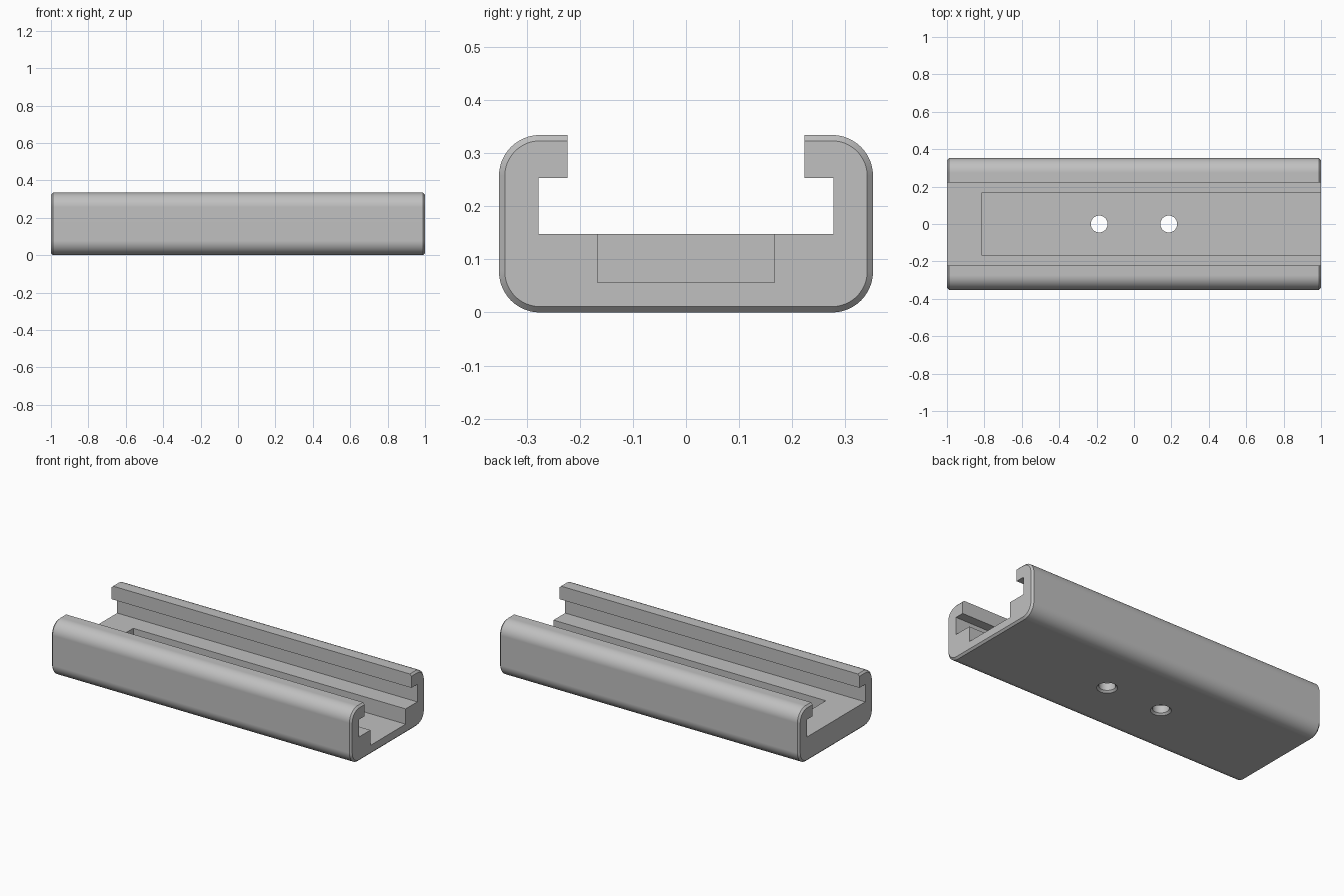
import bpy, bmesh
from math import cos, sin, pi, radians
from mathutils import Vector

cube = bpy.data.objects.get("Cube")
if cube:
    bpy.data.objects.remove(cube, do_unlink=True)

HALF_W, HEIGHT, CORNER, CHAMFER = 0.352, 0.334, 0.077, 0.011

grey = bpy.data.materials.new("satin grey")
grey.use_nodes = True
grey.diffuse_color = (0.53, 0.53, 0.53, 1)
grey.node_tree.nodes["Principled BSDF"].inputs["Base Color"].default_value = (0.53, 0.53, 0.53, 1)


def loft(name, rings):
    """Closed solid through a list of equally long rings of points."""
    bm = bmesh.new()
    rows = [[bm.verts.new(p) for p in ring] for ring in rings]
    n = len(rows[0])
    for a, b in zip(rows, rows[1:]):
        for i in range(n):
            j = (i + 1) % n
            bm.faces.new((a[i], a[j], b[j], b[i]))
    bm.faces.new(rows[0])
    bm.faces.new(rows[-1])
    bmesh.ops.recalc_face_normals(bm, faces=bm.faces)
    mesh = bpy.data.meshes.new(name)
    bm.to_mesh(mesh)
    bm.free()
    mesh.materials.append(grey)
    obj = bpy.data.objects.new(name, mesh)
    bpy.context.collection.objects.link(obj)
    return obj


def rounded_section(x, inset, steps=12):
    """Rounded rectangle across the bar, shrunk by inset."""
    r = CORNER - inset
    y, low, high = HALF_W - CORNER, CORNER, HEIGHT - CORNER
    points = []
    for k, (cy, cz) in enumerate(((y, high), (-y, high), (-y, low), (y, low))):
        for s in range(steps + 1):
            a = (k + s / steps) * pi / 2
            points.append(Vector((x, cy + r * cos(a), cz + r * sin(a))))
    return points


def prism(name, profile, x0, x1):
    """Half profile in (y, z), mirrored in y and run along x."""
    full = profile + [(-y, z) for y, z in reversed(profile)]
    return loft(name, [[(x, y, z) for y, z in full] for x in (x0, x1)])


def hole(name, x, rings, sides=40):
    """Round cutter with a stack of (z, radius) rings."""
    return loft(name, [[(x + r * cos(2 * pi * i / sides), r * sin(2 * pi * i / sides), z)
                        for i in range(sides)] for z, r in rings])


# Rounded bar with chamfered ends
rail = loft("rail", [rounded_section(-1, CHAMFER), rounded_section(-1 + CHAMFER, 0),
                     rounded_section(1 - CHAMFER, 0), rounded_section(1, CHAMFER)])

# Lipped channel, floor slot closed at the left end, and two screw holes
cutters = [
    prism("channel_cutter", [(0.223, 0.4), (0.223, 0.253), (0.278, 0.253), (0.278, 0.148)], -1.1, 1.1),
    prism("slot_cutter", [(0.167, 0.2), (0.167, 0.056)], -0.815, 1.1),
]
for side in (-1, 1):
    cutters.append(hole("screw_hole_cutter", side * 0.186,
                        [(-0.011, 0.067), (0.011, 0.045), (0.1, 0.045)]))

bpy.context.view_layer.objects.active = rail
rail.select_set(True)
for cutter in cutters:
    cutter.hide_render = True
    cut = rail.modifiers.new("cut", "BOOLEAN")
    cut.operation, cut.solver, cut.object = "DIFFERENCE", "EXACT", cutter
    bpy.ops.object.modifier_apply(modifier=cut.name)
    bpy.data.objects.remove(cutter, do_unlink=True)

# Smooth rounded corners, crisp cut edges
bpy.ops.object.shade_smooth_by_angle(angle=radians(30))
weighted = rail.modifiers.new("weighted normals", "WEIGHTED_NORMAL")
weighted.keep_sharp = True
